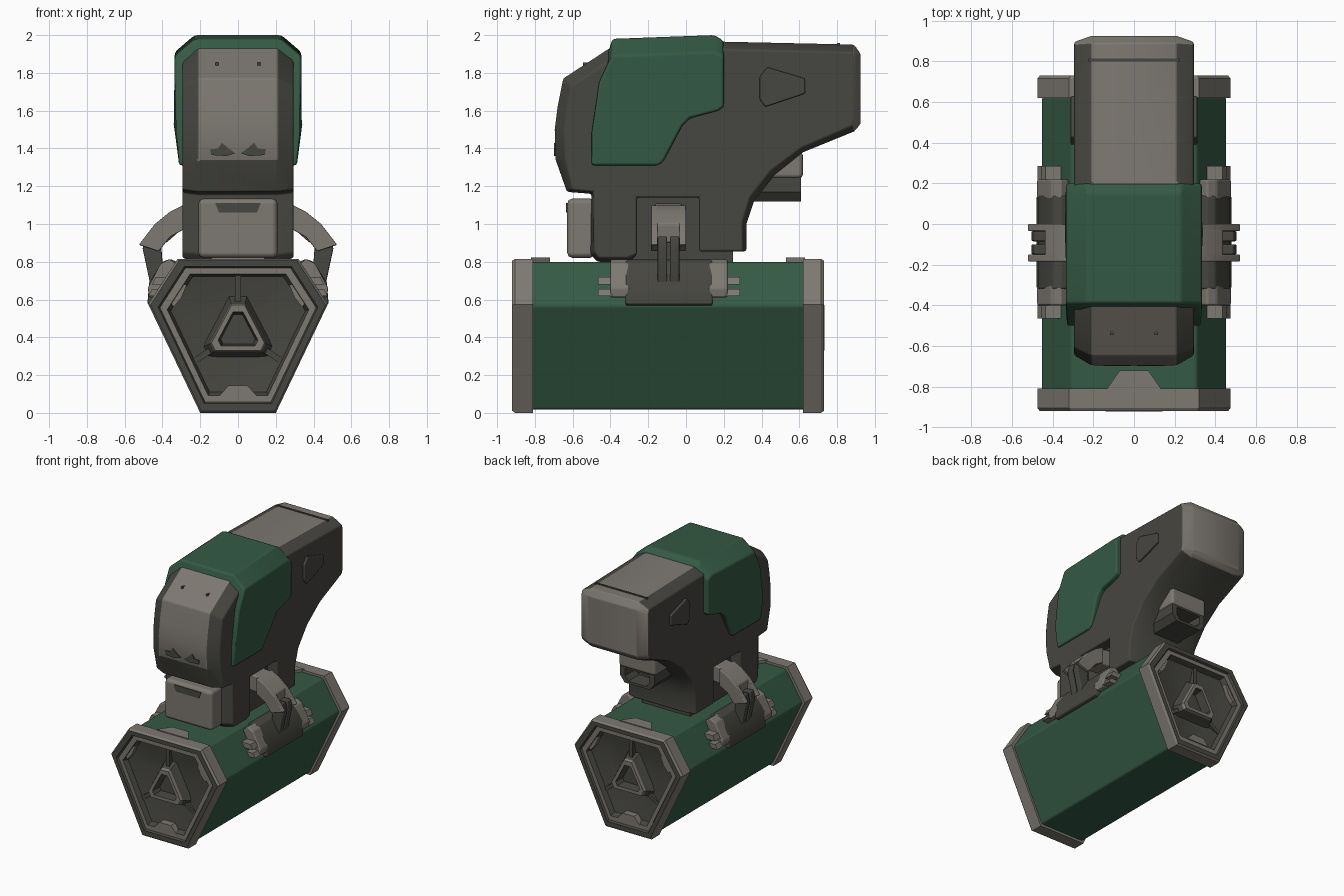
import bpy, bmesh, math
from mathutils import Vector

if "Cube" in bpy.data.objects:
    bpy.data.objects.remove(bpy.data.objects["Cube"])


def material(name, rgb):
    m = bpy.data.materials.new(name)
    m.diffuse_color = (*rgb, 1)
    m.use_nodes = True
    m.node_tree.nodes["Principled BSDF"].inputs["Base Color"].default_value = m.diffuse_color
    return m


MATS = [material("warm grey", (0.205, 0.188, 0.165)),
        material("dark grey", (0.062, 0.061, 0.052)),
        material("deep green", (0.034, 0.102, 0.058))]
LIGHT, DARK, GREEN = 0, 1, 2


def loft(name, rings, mat, bevel=0.0, rule=None, caps=(True, True)):
    """Skin a list of equal-length point rings; mat is one index or one per band."""
    bm = bmesh.new()
    vs = [[bm.verts.new(p) for p in r] for r in rings]
    n = len(rings[0])
    bands = mat if isinstance(mat, list) else [mat] * (len(rings) - 1)
    for b in range(len(rings) - 1):
        for i in range(n):
            j = (i + 1) % n
            f = bm.faces.new((vs[b][i], vs[b][j], vs[b + 1][j], vs[b + 1][i]))
            f.material_index = rule(b, i) if rule else bands[b]
    if caps[0]:
        bm.faces.new(vs[0][::-1]).material_index = DARK if rule else bands[0]
    if caps[1]:
        bm.faces.new(vs[-1]).material_index = DARK if rule else bands[-1]
    bmesh.ops.recalc_face_normals(bm, faces=bm.faces)
    me = bpy.data.meshes.new(name)
    bm.to_mesh(me)
    bm.free()
    for m in MATS:
        me.materials.append(m)
    ob = bpy.data.objects.new(name, me)
    bpy.context.collection.objects.link(ob)
    bpy.ops.object.select_all(action='DESELECT')
    ob.select_set(True)
    bpy.context.view_layer.objects.active = ob
    if bevel:
        me.shade_smooth()
        mod = ob.modifiers.new("soft edges", 'BEVEL')
        mod.width, mod.segments = bevel, 2
        mod.limit_method, mod.angle_limit = 'ANGLE', math.radians(28)
        mod.harden_normals = True
    else:
        bpy.ops.object.shade_smooth_by_angle(angle=math.radians(30))
    return ob


def along_y(name, xz, y0, y1, mat, bevel=0.0):
    return loft(name, [[(x, y, z) for x, z in xz] for y in (y0, y1)], mat, bevel)


def along_x(name, yz, x0, x1, mat, bevel=0.0):
    return loft(name, [[(x, y, z) for y, z in yz] for x in (x0, x1)], mat, bevel)


def box(name, x0, x1, y0, y1, z0, z1, mat, bevel=0.0):
    return along_y(name, [(x0, z0), (x1, z0), (x1, z1), (x0, z1)], y0, y1, mat, bevel)


def scaled(xz, s, y, cz):
    return [(x * s, y, cz + (z - cz) * s) for x, z in xz]


# ---- Drum base: six-sided barrel with recessed end caps
HEX = [(-.32, .815), (.32, .815), (.475, .575), (.2, 0), (-.2, 0), (-.475, .575)]
TRI = [(-.035, .57), (.035, .57), (.14, .37), (.12, .33), (-.12, .33), (-.14, .37)]
loft("barrel", [scaled(HEX, .96, y, .42) for y in (-.82, .63)], GREEN, .015)

for side, fy in (("front", lambda y: y), ("rear", lambda y: -.19 - y)):
    steps = [(1, -.81), (1, -.905), (.975, -.92), (.89, -.92), (.87, -.905),
             (.79, -.905), (.75, -.865), (.45, -.835)]
    loft(side + "_cap", [scaled(HEX, s, fy(y), .44) for s, y in steps],
         [LIGHT, LIGHT, DARK, DARK, LIGHT, DARK, DARK])
    tsteps = [(1.35, -.83), (1.05, -.9), (1, -.922), (.75, -.922), (.65, -.85)]
    loft(side + "_triangle_ring", [scaled(TRI, s, fy(y), .43) for s, y in tsteps],
         [DARK, LIGHT, LIGHT, DARK])
    box(side + "_cap_rib", -.015, .015, fy(-.83), fy(-.88), .55, .73, DARK)
    along_y(side + "_cap_lower_catch", [(-.1, .09), (.1, .09), (.05, .145), (-.05, .145)],
            fy(-.83), fy(-.912), LIGHT)
    for s in (-1, 1):
        along_y(side + "_cap_corner_catch",
                [(s * .37, .6), (s * .33, .68), (s * .27, .68), (s * .3, .61), (s * .34, .56)],
                fy(-.83), fy(-.9), LIGHT)
        along_y(side + "_cap_low_rib",
                [(s * .13, .36), (s * .12, .33), (s * .24, .25), (s * .25, .28)],
                fy(-.83), fy(-.87), DARK)
    tab = [(-.14, fy(-.82)), (-.07, fy(-.72)), (.07, fy(-.72)), (.14, fy(-.82))]
    loft(side + "_cap_tab", [[(x, y, z) for x, y in tab] for z in (.78, .822)], LIGHT)

# ---- Head: side outline (y, z) plus the shift of its chamfered side edge (dy, dz)
HEAD = [(-.39, 1.94, .02, -.05), (-.65, 1.77, .04, -.04), (-.68, 1.62, .05, 0),
        (-.695, 1.5, .05, 0), (-.69, 1.34, .05, .01), (-.63, 1.17, .03, .01),
        (-.5, 1.16, .01, .01), (-.505, .84, .02, .01), (-.47, .80, .01, .02),
        (-.3, .80, -.01, .02), (-.26, .84, 0, 0), (-.26, 1.14, 0, 0), (.07, 1.14, 0, 0),
        (.07, .855, 0, 0), (.32, .855, -.02, 0), (.32, 1.0, -.02, .01),
        (.36, 1.12, -.02, .02), (.47, 1.26, -.02, .02), (.62, 1.38, -.01, .02),
        (.89, 1.49, -.005, .03), (.925, 1.53, -.03, .03), (.925, 1.9, -.03, -.03),
        (.89, 1.95, -.005, -.04), (.2, 1.965, 0, -.04)]
N = len(HEAD)


def head_rule(band, i):
    if HEAD[i][0] > .88 and HEAD[(i + 1) % N][0] > .88:
        return LIGHT                                  # rear end cap
    return LIGHT if band == 1 and (i <= 3 or i >= 22) else DARK


def head_ring(x, shifted):
    return [(x, y + dy * shifted, z + dz * shifted) for y, z, dy, dz in HEAD]


loft("head", [head_ring(-.295, 1), head_ring(-.21, 0), head_ring(.21, 0), head_ring(.295, 1)],
     DARK, .012, head_rule)
box("head_top_seam", -.225, .225, .8, .815, 1.93, 1.957, DARK)

# ---- Face markings
for s in (-1, 1):
    along_y("face_lower_mark", [(s * .015, 1.375), (s * .05, 1.40), (s * .085, 1.43),
                                (s * .105, 1.40), (s * .15, 1.395), (s * .14, 1.365),
                                (s * .06, 1.36)], -.699, -.685, DARK)
    box("face_dot", s * .11 - .008, s * .11 + .008, -.545, -.5, 1.835, 1.855, DARK)

# ---- Green hood over the head
HOOD = [(-.39, 1.98, 0, -.09), (.15, 2.0, 0, -.09), (.2, 1.97, 0, -.08), (.2, 1.62, 0, 0),
        (.17, 1.6, 0, 0), (.02, 1.56, 0, 0), (-.02, 1.52, 0, 0), (-.12, 1.33, 0, 0),
        (-.15, 1.31, 0, 0), (-.5, 1.31, 0, 0), (-.5, 1.48, 0, 0), (-.46, 1.75, 0, 0)]


def hood_ring(x, shifted):
    return [(x * (.93 if z < 1.35 else 1), y + dy * shifted, z + dz * shifted)
            for y, z, dy, dz in HOOD]


loft("hood", [hood_ring(-.335, 1), hood_ring(-.23, 0), hood_ring(.23, 0), hood_ring(.335, 1)],
     GREEN, .015)

# ---- Side badges
BADGE = [(.39, 1.78), (.43, 1.83), (.63, 1.77), (.63, 1.69), (.42, 1.62), (.39, 1.66)]
for s in (-1, 1):
    along_x("side_badge", BADGE, s * .28, s * .312, DARK, .008)

# ---- Chin box, neck core and rear socket
box("chin_box", -.21, .21, -.63, -.48, .82, 1.135, LIGHT, .03)
along_y("chin_slot", [(-.12, 1.11), (.12, 1.11), (.1, 1.06), (-.1, 1.06)], -.634, -.62, DARK)
box("neck_core", -.21, .21, -.3, .25, .78, 1.2, DARK)
box("rear_socket_top", -.16, .16, .3, .62, 1.24, 1.385, LIGHT, .025)
SOCKET = [(-.15, 1.25), (.15, 1.25), (.15, 1.17), (.11, 1.12), (-.11, 1.12), (-.15, 1.17)]
loft("rear_socket", [scaled(SOCKET, s, y, 1.19) for s, y in
                     ((1, .32), (1, .61), (.72, .61), (.68, .48))], DARK)

# ---- Side arms, struts, clamp plates
for s in (-1, 1):
    def part(name, xz, y0, y1, mat, bevel=0.0):
        return along_y(name, [(s * x, z) for x, z in xz], y0, y1, mat, bevel)

    part("arm", [(.2, 1.11), (.29, 1.1), (.36, 1.065), (.44, 1.0), (.43, .9),
                 (.38, .9), (.3, .97), (.2, .98)], -.165, -.02, LIGHT, .012)
    for y0, y1 in ((-.185, -.15), (-.035, 0.0)):
        part("arm_cheek", [(.29, 1.1), (.36, 1.065), (.44, 1.0), (.525, .89),
                           (.42, .855), (.36, .93), (.29, .97)], y0, y1, LIGHT, .006)
    for y0, y1 in ((-.15, -.1), (-.085, -.035)):
        part("strut", [(.41, .93), (.49, .935), (.505, .87), (.46, .66), (.39, .68)],
             y0, y1, DARK, .008)
    part("clamp_plate", [(.3, .79), (.36, .815), (.40, .80), (.47, .69), (.48, .575),
                         (.44, .565)], -.32, .14, DARK, .01)
    for y0, y1 in ((-.4, -.3), (.12, .22)):
        part("clamp_end", [(.32, .78), (.36, .815), (.41, .79), (.478, .66), (.47, .61),
                           (.4, .62)], y0, y1, LIGHT, .01)
    for y0, y1 in ((-.465, -.39), (.21, .285)):
        for z0, z1, x in ((.62, .655, .47), (.68, .72, .45)):
            part("clamp_prong", [(x - .1, z0), (x + .005, z0), (x - .015, z1), (x - .1, z1)],
                 y0, y1, LIGHT)
